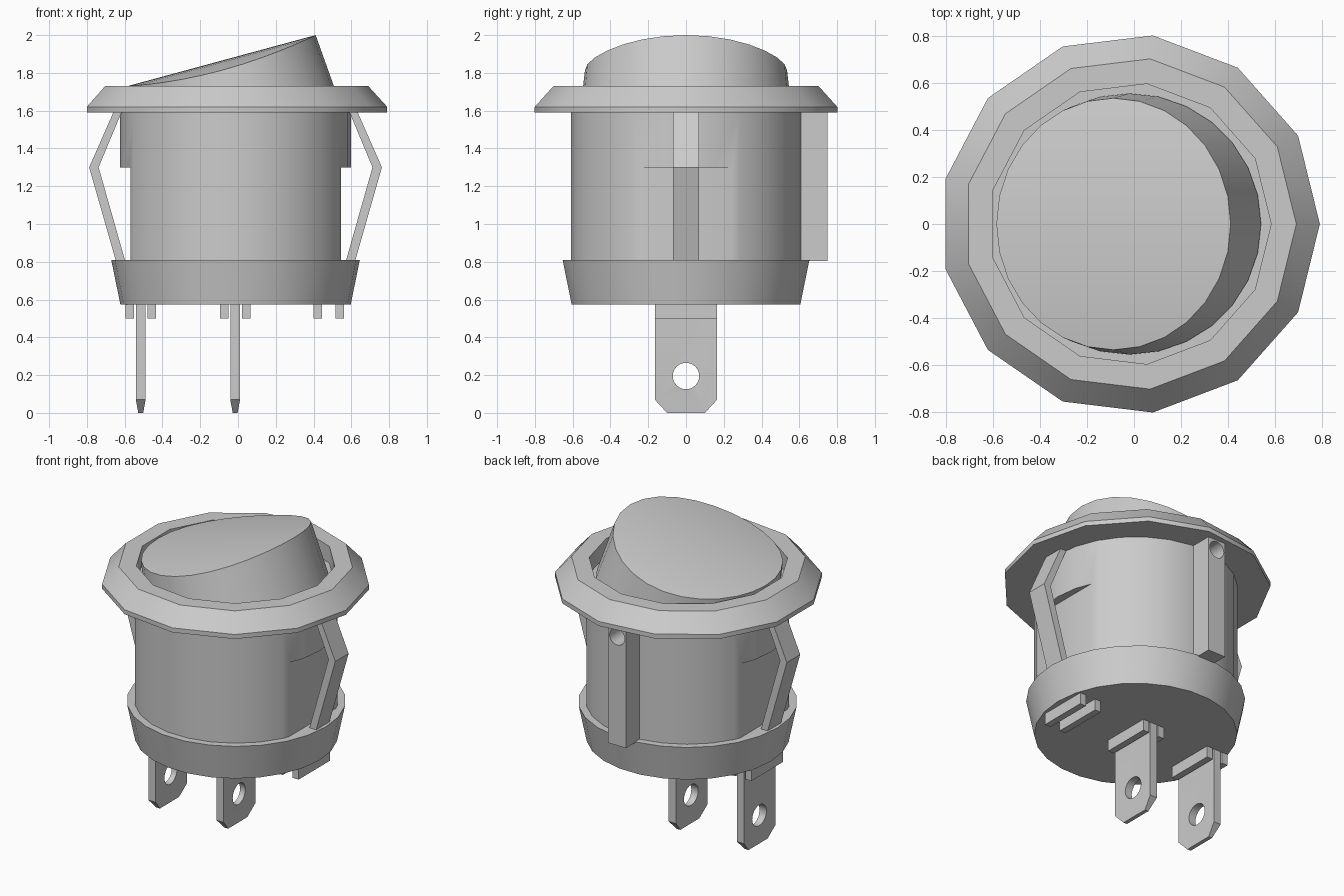
import bpy, bmesh
from math import cos, sin, pi
from mathutils import Vector

cube = bpy.data.objects.get("Cube")
if cube:
    bpy.data.objects.remove(cube, do_unlink=True)

grey = bpy.data.materials.new("light_grey")
grey.use_nodes = True
colour = (0.6, 0.6, 0.6, 1)
grey.diffuse_color = colour
for node in grey.node_tree.nodes:
    if node.type == "BSDF_PRINCIPLED":
        node.inputs["Base Color"].default_value = colour

CX = -0.013  # axis of the housing


def finish(name, bm):
    bmesh.ops.recalc_face_normals(bm, faces=bm.faces)
    mesh = bpy.data.meshes.new(name)
    bm.to_mesh(mesh)
    bm.free()
    mesh.materials.append(grey)
    obj = bpy.data.objects.new(name, mesh)
    bpy.context.collection.objects.link(obj)
    return obj


def lathe(name, profile, sides, cx=CX):
    """Closed solid from (radius, height) rings, capped at both ends."""
    bm = bmesh.new()
    rings = [[bm.verts.new((cx + r * cos(2 * pi * i / sides), r * sin(2 * pi * i / sides), z))
              for i in range(sides)] for r, z in profile]
    for a, b in zip(rings, rings[1:]):
        for i in range(sides):
            j = (i + 1) % sides
            bm.faces.new((a[i], a[j], b[j], b[i]))
    bm.faces.new(rings[0])
    bm.faces.new(rings[-1])
    return finish(name, bm)


def prism(name, points, direction):
    """Extrude a flat outline along a direction."""
    bm = bmesh.new()
    face = bm.faces.new([bm.verts.new(p) for p in points])
    out = bmesh.ops.extrude_face_region(bm, geom=[face])
    moved = [g for g in out["geom"] if isinstance(g, bmesh.types.BMVert)]
    bmesh.ops.translate(bm, verts=moved, vec=Vector(direction))
    return finish(name, bm)


def box(name, x0, x1, y0, y1, z0, z1):
    outline = [(x0, y0, z0), (x1, y0, z0), (x1, y1, z0), (x0, y1, z0)]
    return prism(name, outline, (0, 0, z1 - z0))


def cut(obj, cutter):
    """Subtract the cutter and discard it."""
    mod = obj.modifiers.new("cut", "BOOLEAN")
    mod.operation = "DIFFERENCE"
    mod.solver = "EXACT"
    mod.object = cutter
    bpy.context.view_layer.update()
    graph = bpy.context.evaluated_depsgraph_get()
    mesh = bpy.data.meshes.new_from_object(obj.evaluated_get(graph))
    obj.modifiers.clear()
    obj.data = mesh
    bpy.data.objects.remove(cutter, do_unlink=True)


parts = []

# Flange with a bevelled rim and a recess for the rocker
parts.append(lathe("flange", [(0.807, 1.59), (0.807, 1.62), (0.707, 1.73),
                              (0.6, 1.73), (0.6, 1.62)], 13, -0.017))

# Housing with a flat notch below each clip
housing = lathe("housing", [(0.612, 0.8), (0.612, 1.6)], 26)
for side in (-1, 1):
    a, b = sorted((CX + side * 0.557, CX + side * 0.8))
    cut(housing, box("notch_cutter", a, b, -0.255, 0.255, 0.7, 1.3))
parts.append(housing)

# Tapered base
parts.append(lathe("base", [(0.61, 0.575), (0.658, 0.81)], 26))

# Tilted rocker, gently domed from front to back
bm = bmesh.new()
N = 28
low, top = [], []
for i in range(N):
    c, s = cos(2 * pi * i / N), sin(2 * pi * i / N)
    low.append(bm.verts.new((-0.02 + 0.56 * c, 0.555 * s, 1.64)))
    y = 0.535 * s
    top.append(bm.verts.new((-0.087 + 0.498 * c, y, 1.865 + 0.135 * c - 0.18 * y * y)))
for i in range(N):
    j = (i + 1) % N
    bm.faces.new((low[i], low[j], top[j], top[i]))
for i in range(-N // 4, N // 4):
    strip = [top[i % N], top[(i + 1) % N], top[(N // 2 - i - 1) % N], top[(N // 2 - i) % N]]
    bm.faces.new(list(dict.fromkeys(strip)))
bm.faces.new(low)
parts.append(finish("rocker", bm))

# Bent spring clips on both sides
clip = [(0.6, 1.6), (0.643, 1.6), (0.775, 1.3), (0.632, 0.8), (0.583, 0.8), (0.725, 1.3)]
for side, label in ((-1, "right"), (1, "left")):
    parts.append(prism(label + "_clip", [(CX + side * x, -0.07, z) for x, z in clip], (0, 0.14, 0)))

# Locating key at the back with a round hollow near its top
key = box("locating_key", -0.085, 0.045, 0.56, 0.75, 0.805, 1.595)
hollow = [(-0.02 + 0.055 * cos(2 * pi * i / 20), 0.61, 1.525 + 0.055 * sin(2 * pi * i / 20))
          for i in range(20)]
cut(key, prism("hollow_cutter", hollow, (0, 0.3, 0)))
parts.append(key)

# Blade terminals with clipped corners, a thinned tip and a hole
for x, label in ((-0.515, "outer"), (-0.015, "middle")):
    outline = [(-0.165, 0.6), (-0.165, 0.07), (-0.1, 0), (0.1, 0), (0.165, 0.07), (0.165, 0.6)]
    blade = prism(label + "_terminal", [(x - 0.026, y, z) for y, z in outline], (0.052, 0, 0))
    for v in blade.data.vertices:
        if v.co.z < 0.01:
            v.co.x = x + (v.co.x - x) * 0.5
    hole = [(x - 0.1, 0.07 * cos(2 * pi * i / 24), 0.195 + 0.07 * sin(2 * pi * i / 24))
            for i in range(24)]
    cut(blade, prism("hole_cutter", hole, (0.2, 0, 0)))
    parts.append(blade)

# Pairs of guide ridges under the base
for n, x in enumerate((-0.515, -0.015, 0.48)):
    for side in (-1, 1):
        mid = x + side * 0.058
        parts.append(box(f"guide_ridge_{n}_{'a' if side < 0 else 'b'}",
                         mid - 0.022, mid + 0.022, -0.165, 0.165, 0.5, 0.58))

# Smooth the round walls, keep the edges sharp
bpy.ops.object.select_all(action="DESELECT")
for part in parts:
    part.select_set(True)
bpy.context.view_layer.objects.active = parts[0]
bpy.ops.object.shade_smooth_by_angle(angle=pi / 6)
